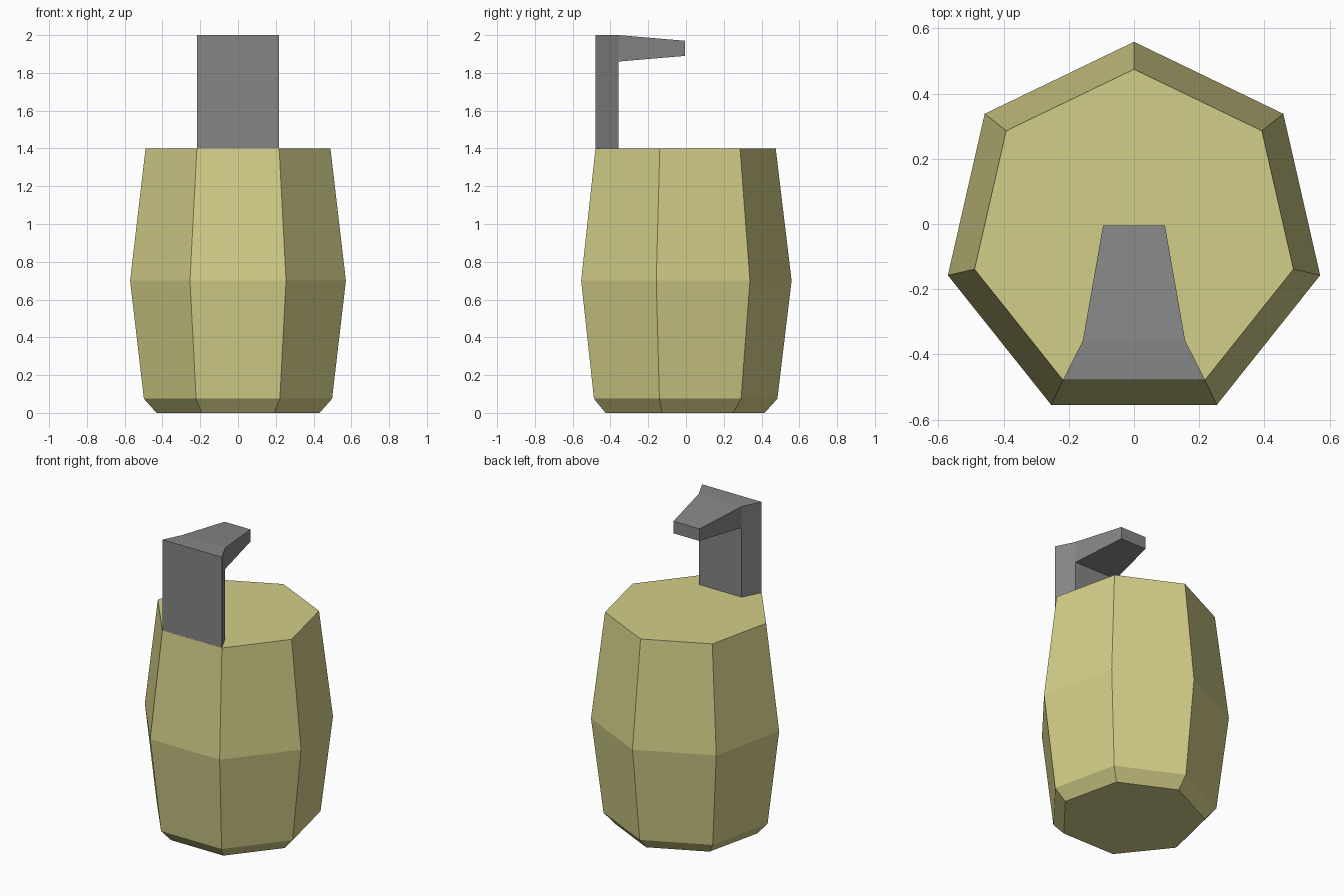
import bpy
import bmesh
from math import sin, cos, tau

cube = bpy.data.objects.get("Cube")
if cube:
    bpy.data.objects.remove(cube, do_unlink=True)


def make_material(name, rgb):
    mat = bpy.data.materials.new(name)
    mat.use_nodes = True
    colour = (*rgb, 1.0)
    mat.diffuse_color = colour
    bsdf = next(n for n in mat.node_tree.nodes if n.type == "BSDF_PRINCIPLED")
    bsdf.inputs["Base Color"].default_value = colour
    return mat


def loft(bm, rings):
    """Join matching rings of points with quads and cap both ends."""
    loops = [[bm.verts.new(p) for p in ring] for ring in rings]
    for low, high in zip(loops, loops[1:]):
        for i in range(len(low)):
            j = (i + 1) % len(low)
            bm.faces.new((low[i], low[j], high[j], high[i]))
    bm.faces.new(loops[0][::-1])
    bm.faces.new(loops[-1])


def finish(bm, name, mat):
    bmesh.ops.recalc_face_normals(bm, faces=bm.faces)
    mesh = bpy.data.meshes.new(name)
    bm.to_mesh(mesh)
    bm.free()
    mesh.materials.append(mat)
    obj = bpy.data.objects.new(name, mesh)
    bpy.context.collection.objects.link(obj)
    return obj


khaki = make_material("pale_khaki", (0.65, 0.62, 0.25))
grey = make_material("mid_grey", (0.24, 0.24, 0.24))

# Seven-sided barrel body, one corner pointing to the back
SIDES = 7
CENTRE_Y = -0.027
profile = [(0.443, 0.0), (0.511, 0.075), (0.586, 0.7), (0.502, 1.4)]
bm = bmesh.new()
loft(bm, [[(-r * sin(tau * i / SIDES), CENTRE_Y + r * cos(tau * i / SIDES), z)
           for i in range(SIDES)] for r, z in profile])
finish(bm, "body", khaki)

# Tapered upright post standing on the front edge of the body
section = [(-0.218, -0.479), (0.218, -0.479), (0.157, -0.358), (-0.157, -0.358)]
bm = bmesh.new()
loft(bm, [[(x, y, z) for x, y in section] for z in (1.4, 1.86, 2.0)])

# Narrowing arm drawn backwards from the top of the post
bm.normal_update()
root = next(f for f in bm.faces
            if f.normal.y > 0.9 and f.calc_center_median().z > 1.86)
tip = bmesh.ops.extrude_discrete_faces(bm, faces=[root])["faces"][0]
for v in tip.verts:
    v.co.x *= 0.095 / 0.157
    v.co.y = -0.005
    v.co.z = 1.97 if v.co.z > 1.93 else 1.89
finish(bm, "lever", grey)
